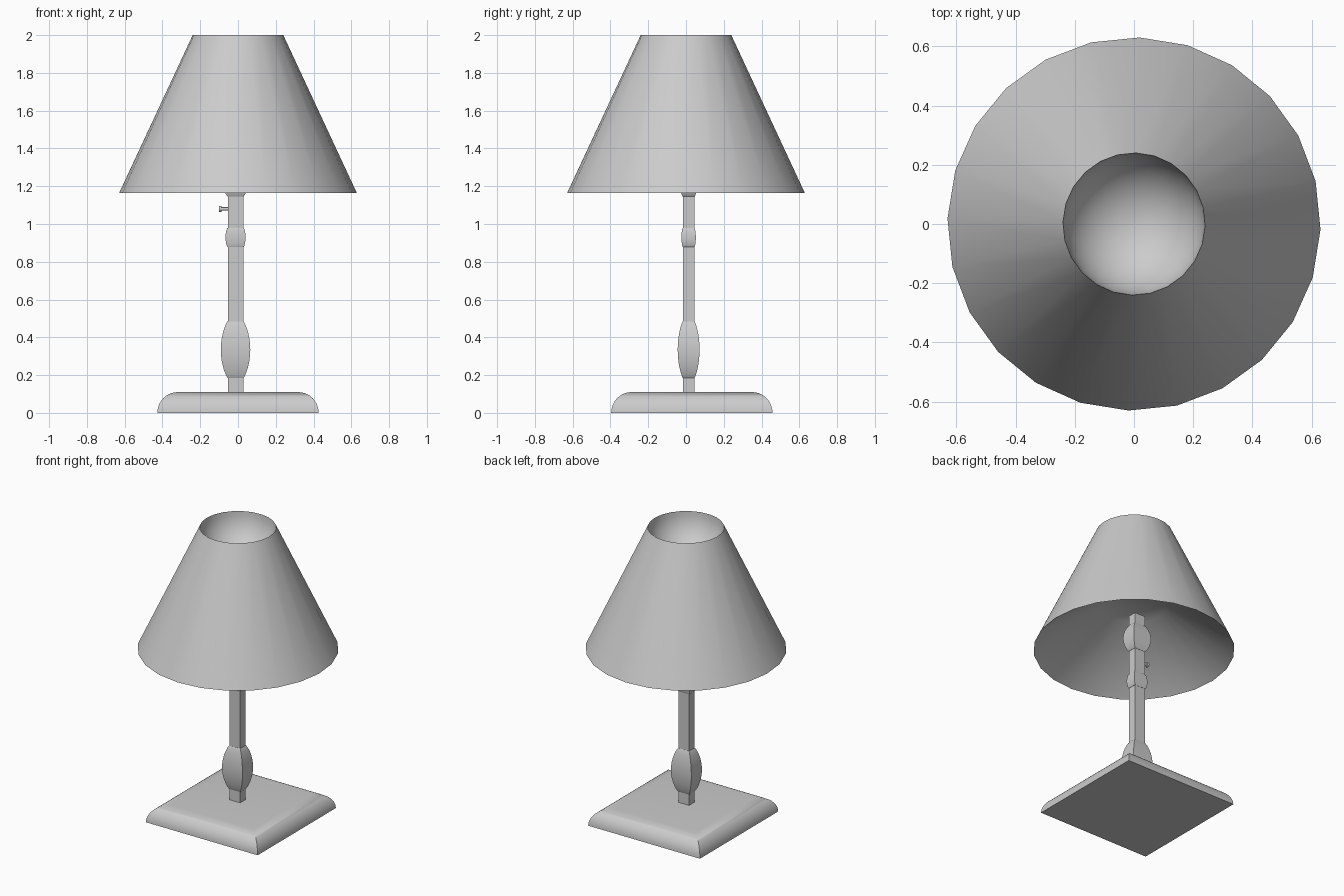
import bpy, bmesh, math

cube = bpy.data.objects.get("Cube")
if cube:
    bpy.data.objects.remove(cube, do_unlink=True)

GRAY = (0.6, 0.6, 0.6, 1)
gray = bpy.data.materials.new("plain_gray")
gray.use_nodes = True
gray.diffuse_color = GRAY
gray.node_tree.nodes["Principled BSDF"].inputs["Base Color"].default_value = GRAY


def finish(name, bm, location, angle=40):
    mesh = bpy.data.meshes.new(name)
    bm.to_mesh(mesh)
    bm.free()
    mesh.materials.append(gray)
    obj = bpy.data.objects.new(name, mesh)
    bpy.context.collection.objects.link(obj)
    obj.location = location
    bpy.ops.object.select_all(action='DESELECT')
    obj.select_set(True)
    bpy.context.view_layer.objects.active = obj
    bpy.ops.object.shade_smooth_by_angle(angle=math.radians(angle))
    return obj


def loft(name, rings, location):
    """Bridge rings of points into one closed skin."""
    bm = bmesh.new()
    loops = [[bm.verts.new(p) for p in ring] for ring in rings]
    n = len(loops[0])
    for low, high in zip(loops, loops[1:]):
        for i in range(n):
            j = (i + 1) % n
            bm.faces.new((low[i], low[j], high[j], high[i]))
    bm.faces.new(loops[0][::-1])
    bm.faces.new(loops[-1])
    return finish(name, bm, location)


def rect(hx, hy, z):
    return [(-hx, -hy, z), (hx, -hy, z), (hx, hy, z), (-hx, hy, z)]


def circle(r, z, n=24, turn=-1.7):
    a = [math.radians(turn) + math.tau * i / n for i in range(n)]
    return [(r * math.cos(t), r * math.sin(t), z) for t in a]


# Square base with a quarter-round edge
steps = [math.pi / 2 * i / 10 for i in range(11)]
loft("base", [rect(0.32 + 0.107 * math.cos(t), 0.32 + 0.107 * math.cos(t),
                   0.11 * math.sin(t)) for t in steps], (0, 0.031, 0))

# Rectangular post with swelling sections
POST = (-0.013, 0.014, 0)
HX, HY = 0.041, 0.03
loft("post", [rect(HX, HY, 0.1), rect(HX, HY, 1.4)], POST)


def swelling(name, z0, z1, grow_x, grow_y, power):
    rings = []
    for i in range(17):
        u = -math.cos(math.pi * i / 16)
        s = max(0, 1 - u * u) ** power
        z = (z0 + z1) / 2 + u * (z1 - z0) / 2
        rings.append(rect(HX + 0.001 + grow_x * s, HY + 0.001 + grow_y * s, z))
    loft(name, rings, POST)


swelling("lower_swelling", 0.185, 0.485, 0.036, 0.027, 0.85)
swelling("middle_bead", 0.878, 0.98, 0.011, 0.007, 0.7)
swelling("upper_swelling", 1.145, 1.33, 0.028, 0.021, 0.85)

# Switch: thin rod and round knob on the right side
for name, radius, length, x in (("switch_rod", 0.009, 0.06, -0.07),
                                ("switch_knob", 0.016, 0.014, -0.094)):
    bm = bmesh.new()
    bmesh.ops.create_cone(bm, cap_ends=True, segments=12, radius1=radius,
                          radius2=radius, depth=length)
    finish(name, bm, (x, 0.014, 1.08)).rotation_euler.y = math.pi / 2

# Solid shade: hollow cone below, outer cone, rounded bowl sunk in the top
bowl = [circle(0.24 * math.cos(t), 2 - 0.24 * math.sin(t))
        for t in [math.radians(8 * i) for i in range(1, 12)]]
loft("shade", [circle(0.2, 1.474), circle(0.63, 1.163), circle(0.24, 2)] + bowl,
     (0, 0, 0))
